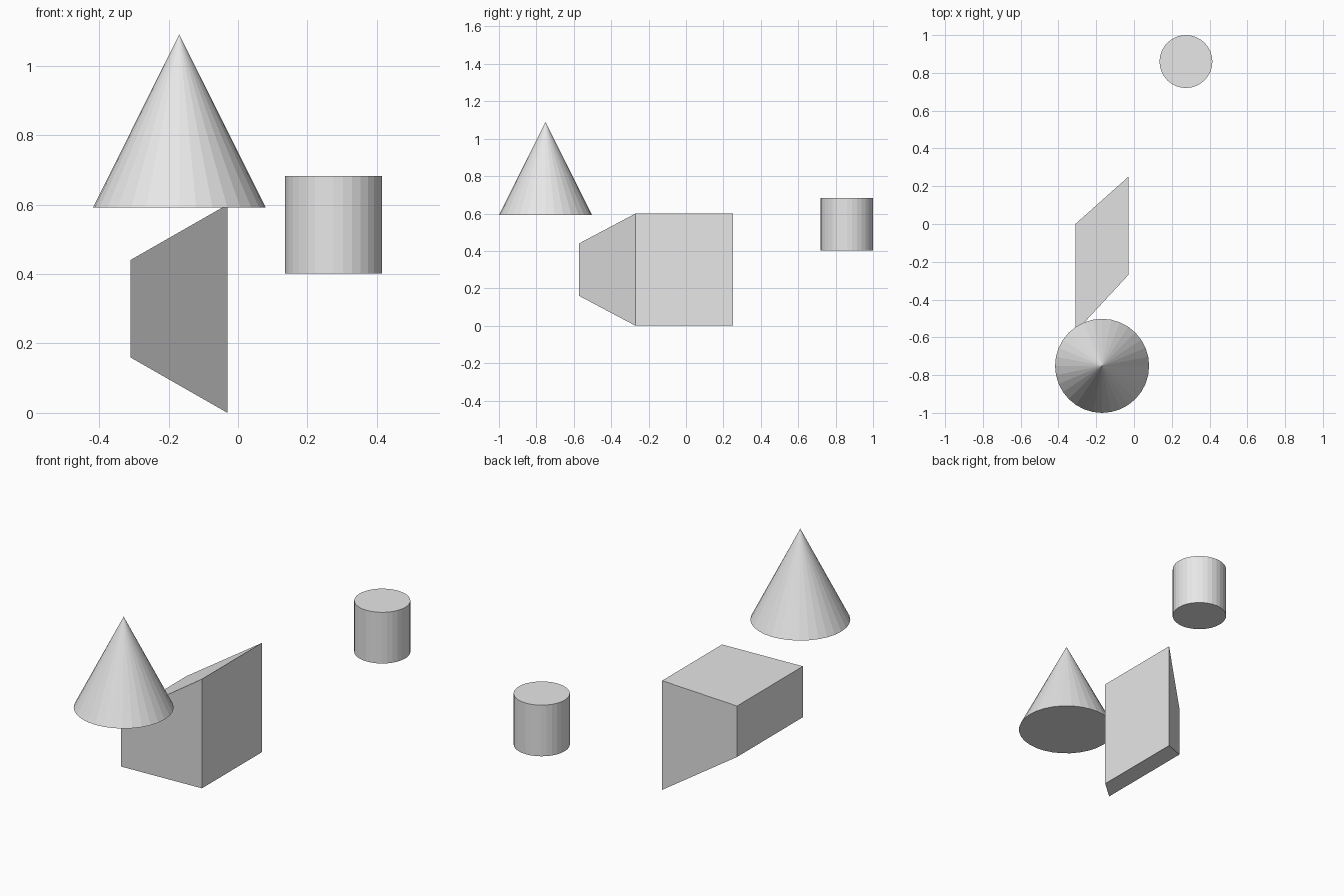
import bpy, bmesh

if "Cube" in bpy.data.objects:
    bpy.data.objects.remove(bpy.data.objects["Cube"])

# One plain grey for everything
grey = bpy.data.materials.new("light_grey")
grey.diffuse_color = (0.8, 0.8, 0.8, 1)
grey.use_nodes = True
grey.node_tree.nodes["Principled BSDF"].inputs["Base Color"].default_value = grey.diffuse_color


def finish(obj, name):
    obj.name = name
    obj.data.materials.append(grey)


# Cone, pointing up
bpy.ops.mesh.primitive_cone_add(vertices=32, radius1=0.249, radius2=0, depth=0.499,
                                location=(-0.169, -0.751, 0.8405))
finish(bpy.context.object, "cone")

# Small upright cylinder
bpy.ops.mesh.primitive_cylinder_add(vertices=32, radius=0.14, depth=0.281,
                                    location=(0.275, 0.86, 0.5415))
finish(bpy.context.object, "cylinder")

# Skewed tapered block: two rectangular ends (x, y range, z range) bridged together
ends = [(-0.03, (-0.27, 0.25), (0.0, 0.6)),
        (-0.31, (-0.572, 0.0), (0.16, 0.44))]
bm = bmesh.new()
rings = []
for x, (y0, y1), (z0, z1) in ends:
    corners = [(y0, z0), (y1, z0), (y1, z1), (y0, z1)]
    rings.append([bm.verts.new((x, y, z)) for y, z in corners])
right, left = rings
bm.faces.new(right)
bm.faces.new(left)
for i in range(4):
    j = (i + 1) % 4
    bm.faces.new((right[i], right[j], left[j], left[i]))
bmesh.ops.recalc_face_normals(bm, faces=bm.faces)
mesh = bpy.data.meshes.new("tapered_block")
bm.to_mesh(mesh)
bm.free()
block = bpy.data.objects.new("tapered_block", mesh)
bpy.context.collection.objects.link(block)
finish(block, "tapered_block")
